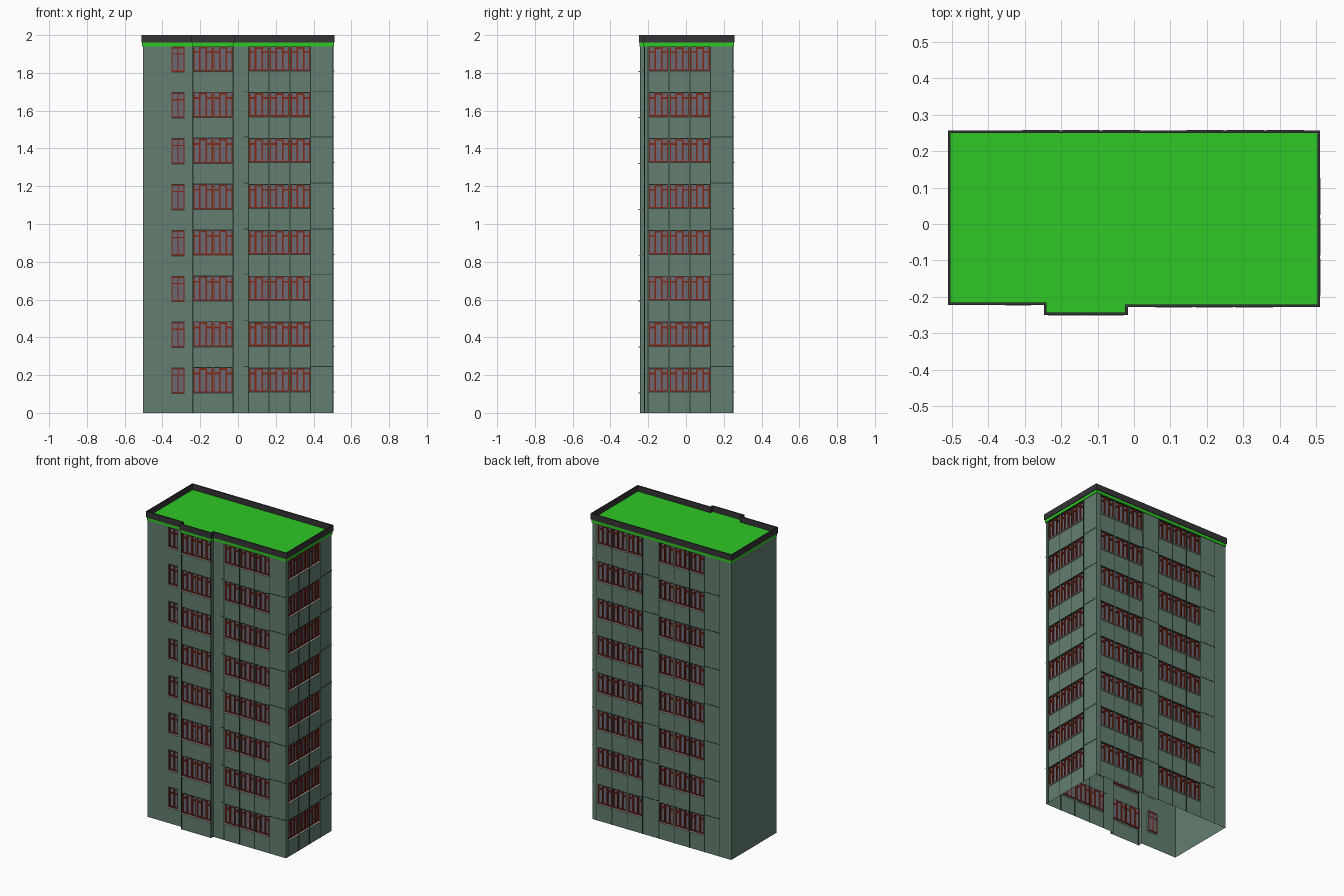
import bpy, bmesh
from mathutils import Vector

if "Cube" in bpy.data.objects:
    bpy.data.objects.remove(bpy.data.objects["Cube"])


def material(name, rgb):
    m = bpy.data.materials.new(name)
    m.use_nodes = True
    m.diffuse_color = (*rgb, 1)
    m.node_tree.nodes["Principled BSDF"].inputs["Base Color"].default_value = (*rgb, 1)
    return m


WALL = material("grey green wall", (0.125, 0.21, 0.16))
ROOF = material("bright green roof", (0.028, 0.58, 0.018))
DARK = material("dark parapet", (0.035, 0.035, 0.038))
RED = material("red brown frame", (0.22, 0.02, 0.007))
GLASS = material("grey glass", (0.15, 0.14, 0.17))
SILL = material("pale sill", (0.55, 0.55, 0.52))
SEAM = material("dark green seam", (0.02, 0.04, 0.03))

parts = {}


def mesh_part(name, mat):
    """Collects all geometry of one part in one bmesh."""
    if name not in parts:
        parts[name] = (bmesh.new(), mat)
    return parts[name][0]


class Side:
    """One straight wall: u runs along it, d points outwards, z is up."""

    def __init__(self, a, b):
        self.a = Vector((*a, 0))
        self.length = (Vector((*b, 0)) - self.a).length
        self.along = (Vector((*b, 0)) - self.a).normalized()
        self.out = Vector((self.along.y, -self.along.x, 0))

    def at(self, u, d, z):
        return self.a + self.along * u + self.out * d + Vector((0, 0, z))

    def quad(self, bm, pts):
        bm.faces.new([bm.verts.new(self.at(*p)) for p in pts])

    def box(self, name, mat, u0, u1, d0, d1, z0, z1):
        bm = mesh_part(name, mat)
        v = [bm.verts.new(self.at(u, d, z)) for z in (z0, z1)
             for u, d in ((u0, d1), (u1, d1), (u1, d0), (u0, d0))]
        bm.faces.new(v[3::-1])
        bm.faces.new(v[4:])
        for i in range(4):
            j = (i + 1) % 4
            bm.faces.new((v[i], v[j], v[j + 4], v[i + 4]))

    def wall(self, holes):
        """Wall sheet with window openings and their reveals."""
        bm = mesh_part("walls", WALL)
        us = sorted({0, self.length, *(h[0] for h in holes), *(h[1] for h in holes)})
        zs = sorted({0, TOP, *(h[2] for h in holes), *(h[3] for h in holes)})
        for u0, u1 in zip(us, us[1:]):
            for z0, z1 in zip(zs, zs[1:]):
                u, z = (u0 + u1) / 2, (z0 + z1) / 2
                if not any(h[0] < u < h[1] and h[2] < z < h[3] for h in holes):
                    self.quad(bm, [(u0, 0, z0), (u1, 0, z0), (u1, 0, z1), (u0, 0, z1)])
        for u0, u1, z0, z1 in holes:
            ring = [(u0, z0), (u1, z0), (u1, z1), (u0, z1)]
            for (ua, za), (ub, zb) in zip(ring, ring[1:] + ring[:1]):
                self.quad(bm, [(ua, 0, za), (ub, 0, zb), (ub, -DEPTH, zb), (ua, -DEPTH, za)])

    def bar(self, u0, u1, z0, z1):
        self.box("window_frames", RED, u0, u1, -DEPTH - 0.002, -0.003, z0, z1)

    def window(self, u0, u1, z0, z1, panes):
        w, h, t = u1 - u0, z1 - z0, 0.006
        self.box("window_glass", GLASS, u0, u1, -DEPTH, -DEPTH + 0.002, z0, z1)
        self.box("window_sills", SILL, u0, u1, -0.004, 0.008, z0 - 0.005, z0)
        self.box("window_lintels", SEAM, u0, u1, -DEPTH, 0.001, z1 - 0.005, z1)
        self.bar(u0, u1, z0, z0 + t)
        for u in (u0, u1 - t):
            self.bar(u, u + t, z0, z1 - 0.005)
        if panes == 2:
            # plain double casement
            self.bar(u0 + w / 2 - t / 2, u0 + w / 2 + t / 2, z0, z1)
            self.bar(u0, u1, z1 - 0.011, z1 - 0.005)
            self.bar(u0, u1, z0 + h * 0.68, z0 + h * 0.68 + t)
        else:
            # low transoms either side of a tall middle sash
            a, b = u0 + w * 0.33, u0 + w * 0.67
            zt = z0 + h * 0.72
            self.bar(u0, a, zt, zt + 0.009)
            self.bar(b, u1, zt, zt + 0.009)
            for u in (a, b):
                self.bar(u - 0.004, u + 0.004, z0, z1 - 0.005)
            self.bar(a, b, z1 - 0.014, z1 - 0.005)

    def seam_v(self, u):
        self.box("panel_seams", SEAM, u - 0.0025, u + 0.0025, -0.003, 0.0015, 0, TOP)

    def seams_h(self, u0, u1):
        for k in range(FLOORS - 1):
            z = 0.245 + PITCH * k
            self.box("panel_seams", SEAM, u0, u1, -0.003, 0.0015, z - 0.002, z + 0.002)


TOP, DEPTH, FLOORS, PITCH = 1.945, 0.012, 8, 0.243
XW, YB = 0.503, 0.25
outline = [(-XW, -0.215), (-0.24, -0.215), (-0.24, -0.243), (-0.024, -0.243),
           (-0.024, -0.221), (XW, -0.221), (XW, YB), (-XW, YB)]
sides = [Side(a, b) for a, b in zip(outline, outline[1:] + outline[:1])]


def dress(side, spans, z0, z1, panes=3):
    """Repeats a row of windows on every floor and cuts their openings."""
    holes = [(u0, u1, z0 + PITCH * k, z1 + PITCH * k) for k in range(FLOORS) for u0, u1 in spans]
    side.wall(holes)
    for h in holes:
        side.window(*h, panes)


def triple(start, pitch=0.11):
    return [(start + pitch * i + 0.004, start + pitch * (i + 1) - 0.004) for i in range(3)]


front_left, bay_a, bay, bay_b, front, right, back, blank = sides

# Blank walls and bay cheeks
for s in (bay_a, bay_b, blank):
    s.wall([])

# Stair windows and projecting bay
dress(front_left, [(0.151, 0.221)], 0.105, 0.24, 2)
dress(bay, [(0.004, 0.107), (0.109, 0.212)], 0.108, 0.242)
for u in (0.0015, bay.length - 0.0015):
    bay.seam_v(u)

# Main front, long back and windowed end
for side, starts in ((front, [0.079]), (right, [0.021]), (back, [0.033, 0.483])):
    dress(side, [s for st in starts for s in triple(st)], 0.112, 0.24)
    for st in starts:
        for i in range(4):
            side.seam_v(st + 0.11 * i)
front.seams_h(0.055, 0.079)
front.seams_h(0.409, front.length)
right.seams_h(0.351, right.length)
back.seams_h(0.363, 0.483)
back.seams_h(0.813, 0.923)
back.seam_v(0.923)


def offset(points, d):
    """Moves an axis-aligned outline outwards."""
    result = []
    for i, p in enumerate(points):
        n = sides[i - 1].out + sides[i].out
        result.append((p[0] + n.x * d, p[1] + n.y * d))
    return result


# Roof slab
bm = mesh_part("roof_slab", ROOF)
rim = offset(outline, 0.004)
slab = bm.faces.new([bm.verts.new((*p, TOP - 0.004)) for p in rim])
grown = bmesh.ops.extrude_face_region(bm, geom=[slab], use_keep_orig=True)
bmesh.ops.translate(bm, vec=(0, 0, 0.022),
                    verts=[v for v in grown["geom"] if isinstance(v, bmesh.types.BMVert)])
bmesh.ops.recalc_face_normals(bm, faces=bm.faces)

# Parapet ring
bm = mesh_part("parapet", DARK)
loops = [[bm.verts.new((*p, z)) for p in offset(outline, d)]
         for d, z in ((0.007, 1.96), (0.007, 2.0), (0.0, 2.0), (0.0, 1.96))]
for a, b in zip(loops, loops[1:] + loops[:1]):
    for i in range(len(a)):
        j = (i + 1) % len(a)
        bm.faces.new((a[i], a[j], b[j], b[i]))

# Turn the collected parts into objects
for name, (bm, mat) in parts.items():
    if name == "walls":
        bmesh.ops.remove_doubles(bm, verts=bm.verts, dist=0.0001)
    mesh = bpy.data.meshes.new(name)
    bm.to_mesh(mesh)
    bm.free()
    mesh.materials.append(mat)
    bpy.context.collection.objects.link(bpy.data.objects.new(name, mesh))
